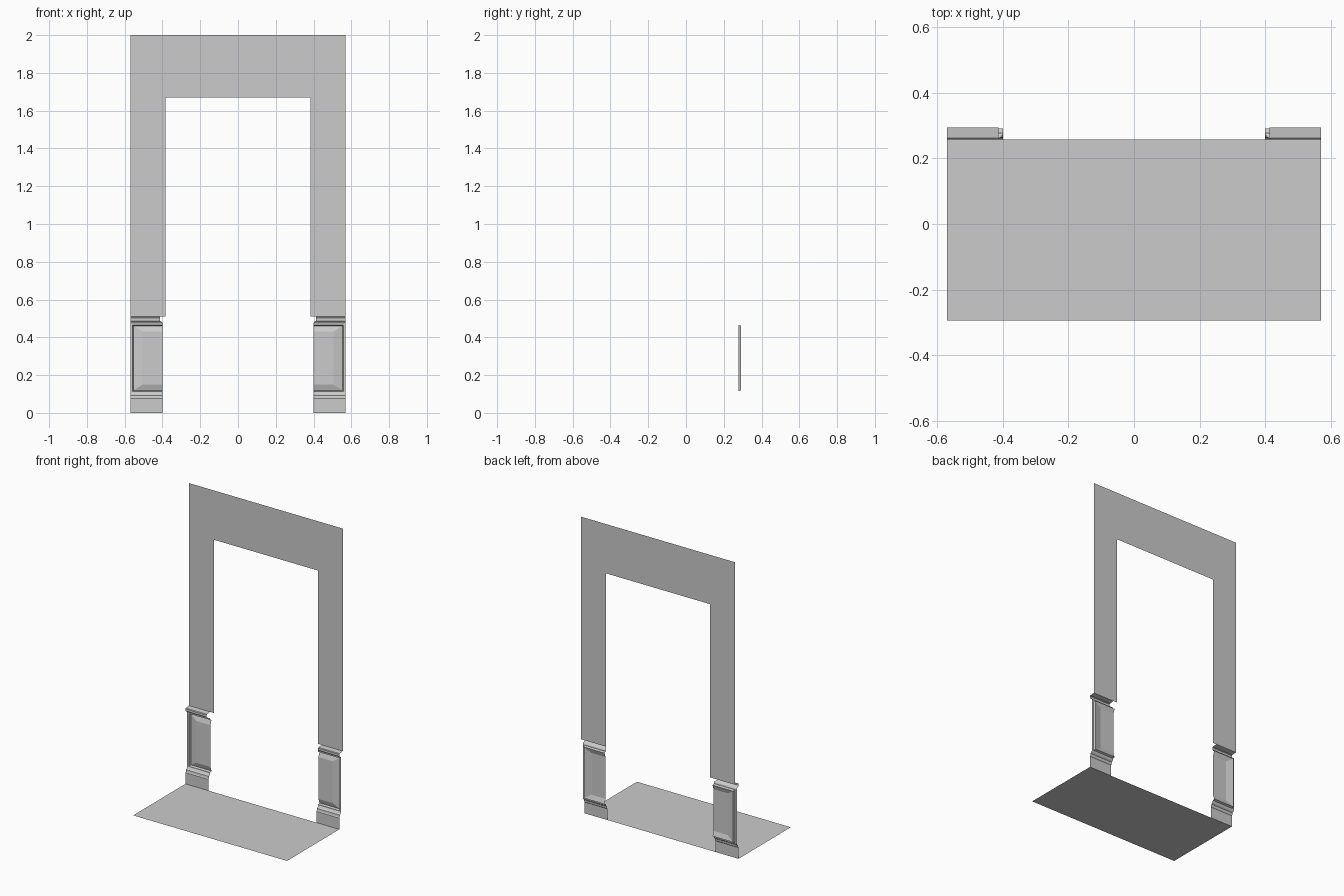
import bpy

if "Cube" in bpy.data.objects:
    bpy.data.objects.remove(bpy.data.objects["Cube"])


def make(name, verts, faces, mirror=False):
    me = bpy.data.meshes.new(name)
    me.from_pydata(verts, [], faces)
    ob = bpy.data.objects.new(name, me)
    bpy.context.collection.objects.link(ob)
    if mirror:
        m = ob.modifiers.new("Mirror", 'MIRROR')
        m.use_mirror_merge = False
    return ob


def strip(name, profile):
    """Moulding along x; each profile point is (inner_x, y, z), bottom to top."""
    verts, faces = [], []
    for xi, y, z in profile:
        verts += [(xi, y, z), (OUT, y, z)]
    for i in range(len(profile) - 1):
        a = 2 * i
        faces.append((a, a + 1, a + 3, a + 2))
    return make(name, verts, faces, True)


OUT, INN = 0.57, 0.40
FRONT, MID, BACK = 0.258, 0.277, 0.295

# Floor sheet
make("floor", [(-OUT, -BACK, 0), (OUT, -BACK, 0), (OUT, FRONT, 0), (-OUT, FRONT, 0)],
     [(0, 1, 2, 3)])

# Flat wall with doorway opening
W, H0, H1 = 0.385, 0.51, 1.67
pts = [(-OUT, H0), (-W, H0), (-W, H1), (W, H1), (W, H0), (OUT, H0),
       (OUT, H1), (OUT, 2), (-OUT, 2), (-OUT, H1)]
make("door_wall", [(x, BACK, z) for x, z in pts],
     [(0, 1, 2, 9), (4, 5, 6, 3), (9, 2, 3, 6, 7, 8)])

# Baseboard with moulded cap
strip("baseboard", [(INN, FRONT, 0), (INN, FRONT, 0.075), (INN, 0.262, 0.08),
                    (INN, 0.264, 0.093), (INN, 0.272, 0.099), (INN, MID, 0.108)])

# Chair rail, trimmed back at its inner end
strip("chair_rail", [(INN, MID, 0.472), (INN, 0.274, 0.478), (0.404, 0.268, 0.482),
                     (0.413, 0.260, 0.486), (0.413, FRONT, 0.489),
                     (0.413, FRONT, 0.502), (0.413, 0.262, 0.506), (0.413, BACK, 0.51)])

# Wainscot panel: U-shaped rings (outer x, bottom z, top z, y) from frame to raised field
rings = [(OUT, 0.108, 0.472, MID), (0.558, 0.114, 0.466, MID),
         (0.553, 0.119, 0.461, 0.291), (0.505, 0.15, 0.43, 0.280)]
verts, faces = [], []
for x, z0, z1, y in rings:
    verts += [(INN, y, z0), (x, y, z0), (x, y, z1), (INN, y, z1)]
for r in range(len(rings) - 1):
    for i in range(3):
        a = 4 * r + i
        faces.append((a, a + 1, a + 5, a + 4))
n = 4 * (len(rings) - 1)
faces.append((n, n + 1, n + 2, n + 3))
make("wainscot_panel", verts, faces, True)
